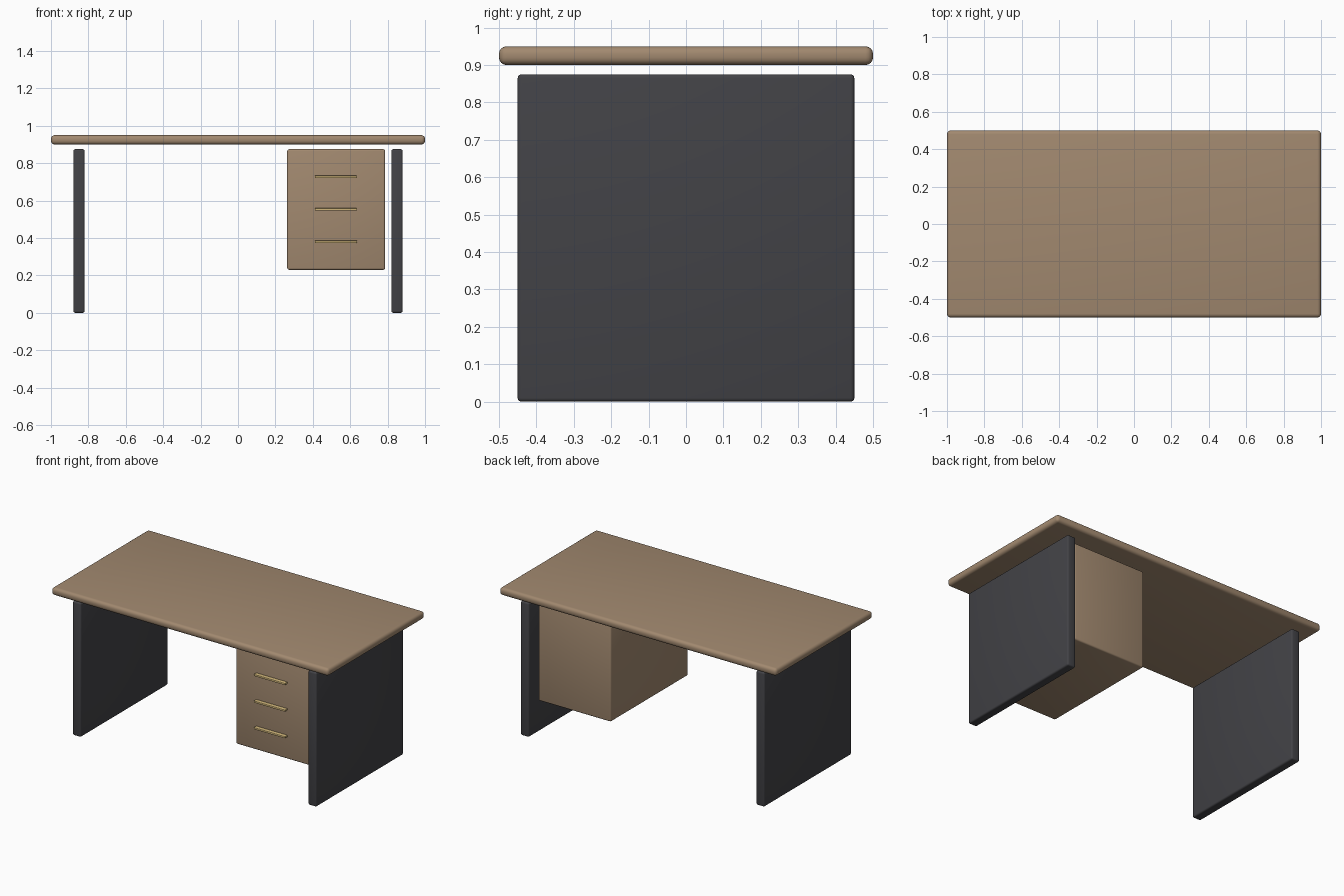
import bpy, math

if "Cube" in bpy.data.objects:
    bpy.data.objects.remove(bpy.data.objects["Cube"])

def material(name, rgb):
    m = bpy.data.materials.new(name)
    m.diffuse_color = (*rgb, 1)
    m.use_nodes = True
    m.node_tree.nodes["Principled BSDF"].inputs["Base Color"].default_value = m.diffuse_color
    return m

wood = material("wood", (0.36, 0.25, 0.16))
dark = material("dark_panel", (0.055, 0.055, 0.062))
brass = material("brass", (0.65, 0.48, 0.2))

def box(name, lo, hi, mat, bevel, segments):
    """Bevelled box between two opposite corners."""
    bpy.ops.mesh.primitive_cube_add(size=1, location=[(a + b) / 2 for a, b in zip(lo, hi)])
    ob = bpy.context.object
    ob.name = name
    ob.scale = [b - a for a, b in zip(lo, hi)]
    bpy.ops.object.transform_apply(location=False, rotation=False, scale=True)
    ob.data.materials.append(mat)
    mod = ob.modifiers.new("rounded_edges", 'BEVEL')
    mod.width, mod.segments = bevel, segments
    bpy.ops.object.modifier_apply(modifier=mod.name)
    bpy.ops.object.shade_smooth_by_angle(angle=math.radians(35))
    return ob

# Table top
box("table_top", (-1, -0.5, 0.90), (1, 0.5, 0.95), wood, 0.02, 4)

# Side panels
for side, x in (("left", -0.85), ("right", 0.85)):
    box(side + "_side_panel", (x - 0.03, -0.45, 0), (x + 0.03, 0.45, 0.875), dark, 0.01, 3)

# Drawer cabinet
box("drawer_cabinet", (0.263, -0.40, 0.23), (0.787, 0.40, 0.875), wood, 0.01, 3)

# Drawer handles
for i in range(3):
    z = 0.38 + i * 0.1735
    box(f"drawer_handle_{i + 1}", (0.411, -0.425, z - 0.006), (0.636, -0.395, z + 0.006), brass, 0.002, 2)
